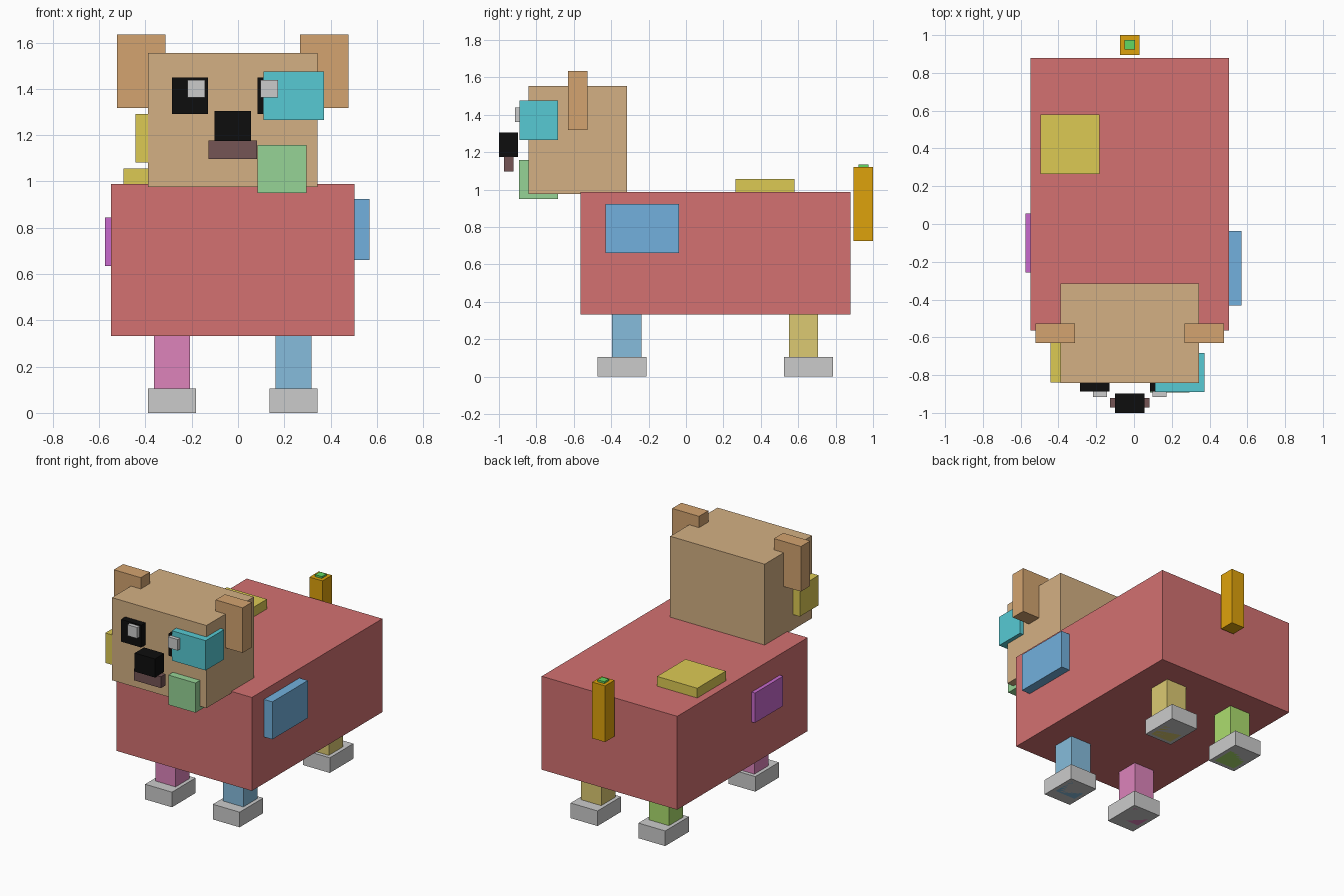
import bpy

if "Cube" in bpy.data.objects:
    bpy.data.objects.remove(bpy.data.objects["Cube"])

CX = -0.0225  # symmetry plane of the animal


def material(name, rgb):
    """Material from 0-255 display colour."""
    mat = bpy.data.materials.get(name)
    if mat is None:
        mat = bpy.data.materials.new(name)
        mat.diffuse_color = [(c / 255 / 12.92 if c < 11 else ((c / 255 + 0.055) / 1.055) ** 2.4)
                             for c in rgb] + [1.0]
        mat.use_nodes = True
        mat.node_tree.nodes["Principled BSDF"].inputs["Base Color"].default_value = mat.diffuse_color
    return mat


def box(name, x, y, z, colour=None):
    """Box from its (min, max) ranges."""
    bpy.ops.mesh.primitive_cube_add(size=1, location=[(a + b) / 2 for a, b in (x, y, z)])
    ob = bpy.context.object
    ob.name = name
    ob.scale = [b - a for a, b in (x, y, z)]
    bpy.ops.object.transform_apply(location=False, rotation=False, scale=True)
    if colour:
        ob.data.materials.append(material(*colour))
    return ob


def pair(name, x, y, z, colour=None):
    """Left box plus its mirror image on the right."""
    box("left_" + name, x, y, z, colour)
    box("right_" + name, (2 * CX - x[1], 2 * CX - x[0]), y, z, colour)


RED = ("coat_red", (211, 113, 113))
TAN = ("head_tan", (212, 176, 131))
EAR = ("ear_tan", (211, 164, 112))
BLACK = ("black", (13, 13, 13))
BROWN = ("mouth_brown", (117, 85, 85))
YELLOW = ("patch_yellow", (220, 202, 84))
CYAN = ("patch_cyan", (87, 202, 212))
GREEN = ("patch_green", (150, 211, 150))
BLUE = ("patch_blue", (114, 176, 221))
PURPLE = ("patch_purple", (200, 106, 205))
ORANGE = ("tail_orange", (222, 162, 12))
TIP = ("tail_tip_green", (98, 215, 98))

# Body and head
box("body", (-0.548, 0.503), (-0.565, 0.88), (0.333, 0.988), RED)
box("head", (-0.389, 0.344), (-0.841, -0.316), (0.976, 1.555), TAN)

# Ears, eyes and pupils
pair("ear", (-0.522, -0.313), (-0.63, -0.527), (1.318, 1.634), EAR)
pair("eye", (-0.285, -0.129), (-0.888, -0.785), (1.292, 1.448), BLACK)
pair("pupil", (-0.218, -0.142), (-0.915, -0.862), (1.362, 1.439))

# Nose and mouth stand just clear of the face
box("nose", (-0.101, 0.056), (-1.0, -0.897), (1.174, 1.304), BLACK)
box("mouth", (-0.127, 0.083), (-0.972, -0.922), (1.096, 1.176), BROWN)

# Coat patches
box("eye_patch", (0.11, 0.372), (-0.89, -0.684), (1.266, 1.475), CYAN)
box("chin_patch", (0.084, 0.295), (-0.892, -0.684), (0.95, 1.158), GREEN)
box("cheek_patch", (-0.442, -0.232), (-0.838, -0.63), (1.082, 1.292), YELLOW)
box("back_patch", (-0.494, -0.182), (0.265, 0.581), (0.95, 1.056), YELLOW)
box("right_side_patch", (0.463, 0.568), (-0.431, -0.038), (0.66, 0.923), BLUE)
box("left_side_patch", (-0.574, -0.469), (-0.257, 0.056), (0.634, 0.843), PURPLE)

# Tail with a small tip
box("tail", (-0.073, 0.028), (0.895, 1.0), (0.726, 1.12), ORANGE)
box("tail_tip", (-0.049, 0.004), (0.923, 0.975), (1.08, 1.133), TIP)

# Legs and feet: each leg has its own colour
legs = {
    "front_left": (-0.285, -0.317, ("leg_pink", (221, 132, 187))),
    "front_right": (0.24, -0.317, ("leg_blue", (134, 188, 220))),
    "back_left": (-0.285, 0.629, ("leg_green", (172, 221, 110))),
    "back_right": (0.24, 0.629, ("leg_yellow", (220, 202, 114))),
}
for side, (x, y, colour) in legs.items():
    box(side + "_leg", (x - 0.078, x + 0.078), (y - 0.078, y + 0.078), (0.0, 0.36), colour)
    box(side + "_foot", (x - 0.104, x + 0.104), (y - 0.156, y + 0.105) if y < 0 else (y - 0.104, y + 0.157),
        (0.0, 0.106))
